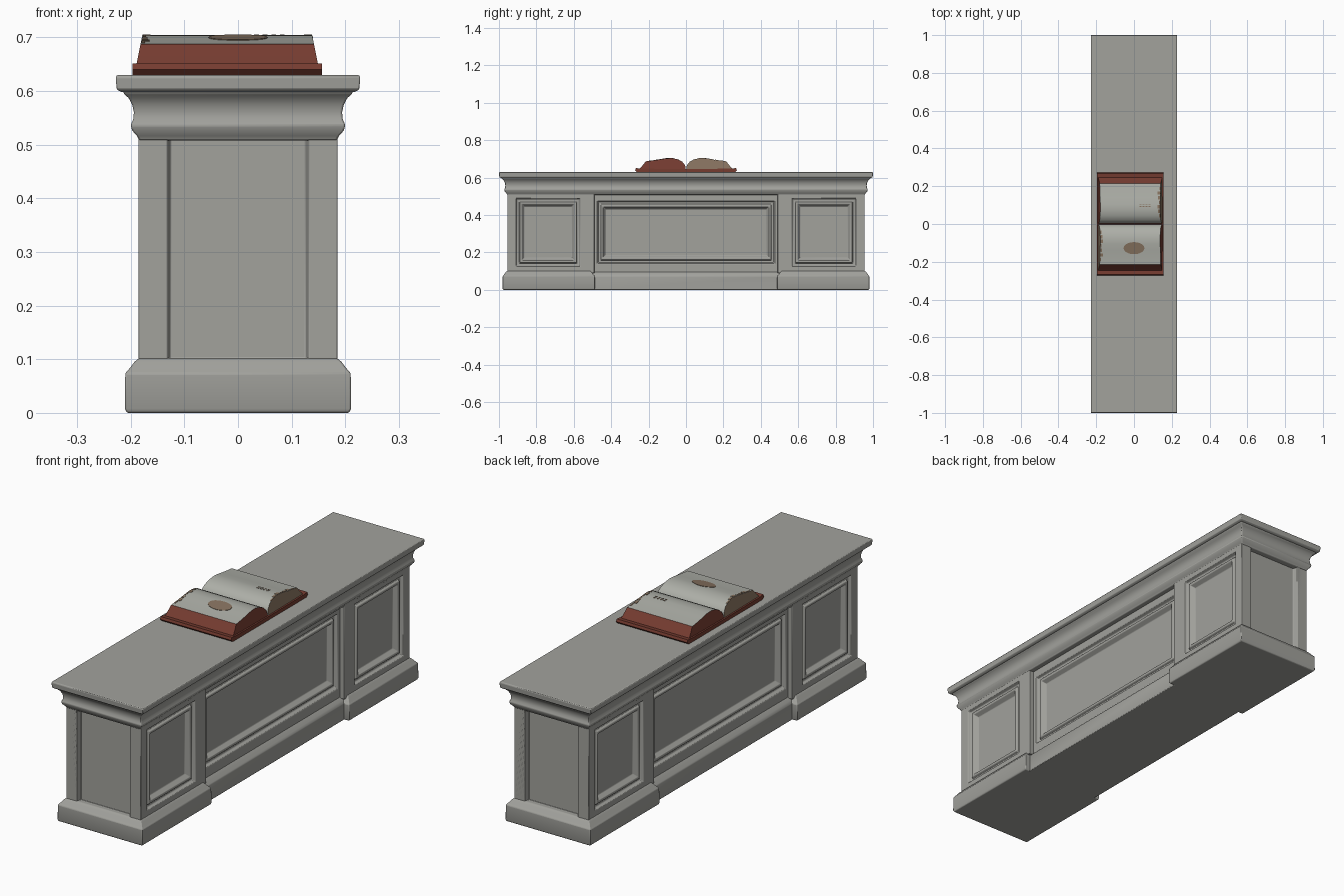
import bpy, bmesh, math

if "Cube" in bpy.data.objects:
    bpy.data.objects.remove(bpy.data.objects["Cube"], do_unlink=True)


def material(name, rgb):
    m = bpy.data.materials.new(name)
    m.use_nodes = True
    colour = (*rgb, 1)
    m.diffuse_color = colour
    bsdf = next(n for n in m.node_tree.nodes if n.type == "BSDF_PRINCIPLED")
    bsdf.inputs["Base Color"].default_value = colour
    bsdf.inputs["Roughness"].default_value = 0.8
    return m


STONE = material("grey stone", (0.36, 0.36, 0.335))
LEATHER = material("red leather", (0.18, 0.045, 0.03))
PAPER = material("pale paper", (0.42, 0.43, 0.39))
INK = material("brown ink", (0.24, 0.17, 0.115))


def finish(bm, name, mats, bevel=0.0):
    bmesh.ops.recalc_face_normals(bm, faces=bm.faces)
    mesh = bpy.data.meshes.new(name)
    bm.to_mesh(mesh)
    bm.free()
    ob = bpy.data.objects.new(name, mesh)
    bpy.context.collection.objects.link(ob)
    for m in mats:
        mesh.materials.append(m)
    if bevel:
        mod = ob.modifiers.new("soft edges", "BEVEL")
        mod.width = bevel
        mod.segments = 2
        mod.limit_method = "ANGLE"
    bpy.ops.object.select_all(action="DESELECT")
    ob.select_set(True)
    bpy.context.view_layer.objects.active = ob
    bpy.ops.object.shade_smooth_by_angle(angle=math.radians(35))
    return ob


def loft(name, loops, mats, bevel=0.0):
    """Closed solid through a list of matching point loops."""
    bm = bmesh.new()
    rows = [[bm.verts.new(p) for p in loop] for loop in loops]
    for a, b in zip(rows, rows[1:]):
        n = len(a)
        for i in range(n):
            j = (i + 1) % n
            bm.faces.new((a[i], a[j], b[j], b[i]))
    bm.faces.new(rows[0])
    bm.faces.new(rows[-1])
    return finish(bm, name, mats, bevel)


def rect(u0, u1, v0, v1):
    return [(u0, v0), (u1, v0), (u1, v1), (u0, v1)]


def moulding(name, profile, y0, y1, flare=1.0):
    """Stack of rectangles; profile is (half width, height), ends flare equally."""
    w0 = profile[-1][0] if flare < 0 else profile[0][0]
    loops = []
    for w, z in profile:
        grow = (w - w0) * abs(flare)
        loops.append([(x, y, z) for x, y in rect(-w, w, y0 - grow, y1 + grow)])
    return loft(name, loops, [STONE], 0.003)


def panel(name, rings, place):
    """Nested rectangles (u0, u1, v0, v1, depth) forming a framed panel."""
    loops = [[place(u, v, r[4]) for u, v in rect(*r[:4])] for r in rings]
    return loft(name, loops, [STONE], 0.0025)


def framed(u0, u1, v0, v1, back, face, opening):
    """Stile face, sunk opening, raised bead and flat field."""
    a0, a1, b0, b1 = opening
    rings = [(u0, u1, v0, v1, back), (u0, u1, v0, v1, face)]
    for inset, sink in ((0, 0), (0.006, 0.014), (0.016, 0.016), (0.021, 0.005),
                        (0.031, 0.005), (0.045, 0.024)):
        rings.append((a0 + inset, a1 - inset, b0 + inset, b1 - inset, face - sink))
    return rings


# Core of the body
moulding("body_core", [(0.12, 0.02), (0.12, 0.6)], -0.92, 0.92)

# Base: a plinth under each end and a stepped-back one between
foot = [(0.207, 0.0), (0.211, 0.008), (0.21, 0.074), (0.202, 0.083),
        (0.193, 0.095), (0.185, 0.102)]
for sy, label in ((-1, "front"), (1, "back")):
    y0, y1 = sorted((sy * 0.488, sy * 0.98))
    loops = []
    for w, z in foot:
        pull = 0.21 - w
        loops.append([(x, y, z) for x, y in rect(-w, w, y0 + pull, y1 - pull)])
    loft(label + "_plinth", loops, [STONE], 0.003)
moulding("middle_plinth", [(0.185, 0.0), (0.185, 0.072), (0.176, 0.085), (0.158, 0.1)],
         -0.5, 0.5, 0)

# Cornice and top slab
moulding("cornice", [(0.184, 0.508), (0.188, 0.516), (0.197, 0.526), (0.2, 0.536),
                     (0.195, 0.548), (0.194, 0.56), (0.197, 0.574), (0.204, 0.587),
                     (0.213, 0.595), (0.215, 0.602)], -0.956, 0.956)
moulding("top_slab", [(0.218, 0.598), (0.226, 0.603), (0.228, 0.626), (0.225, 0.63)],
         -0.99, 0.99)

# Long sides: one wide panel between two square ones
for sx, side in ((1, "left"), (-1, "right")):
    def on_side(u, v, d, s=sx):
        return (s * d, u, v)
    panel(side + "_middle_panel",
          framed(-0.495, 0.495, 0.08, 0.52, 0.11, 0.163, (-0.475, 0.475, 0.14, 0.475)),
          on_side)
    for sy, end in ((-1, "front"), (1, "back")):
        u0, u1 = sorted((sy * 0.49, sy * 0.955))
        a0, a1 = sorted((sy * 0.565, sy * 0.91))
        panel(side + "_" + end + "_panel",
              framed(u0, u1, 0.09, 0.52, 0.132, 0.185, (a0, a1, 0.125, 0.49)),
              on_side)

# Short ends: plain sunk panel between corner posts
for sy, end in ((-1, "front"), (1, "back")):
    def on_end(u, v, d, s=sy):
        return (u, s * d, v)
    panel(end + "_end_panel",
          [(-0.184, 0.184, 0.09, 0.52, 0.915), (-0.184, 0.184, 0.09, 0.52, 0.955),
           (-0.132, 0.132, 0.1, 0.516, 0.955), (-0.126, 0.126, 0.102, 0.514, 0.932)],
          on_end)

# Open book lying across the top
BOOK_X = -0.02
page_top = [(0.002, 0.656), (0.008, 0.672), (0.022, 0.687), (0.045, 0.698), (0.075, 0.704),
            (0.105, 0.703), (0.14, 0.697), (0.18, 0.691), (0.215, 0.687)]
page_edge = [(0.228, 0.67), (0.25, 0.645), (0.002, 0.645)]
cover = [(0, 0.63), (0.262, 0.63), (0.272, 0.64), (0.268, 0.651), (0.24, 0.648), (0, 0.646)]


def extrude(name, profile, sy, half, mats):
    """Run a (y, z) profile along x; half(z) gives the half length."""
    loops = [[(BOOK_X + s * half(z), sy * y, z) for y, z in profile] for s in (-1, 1)]
    return loft(name, loops, mats)


def page_height(y):
    for (ya, za), (yb, zb) in zip(page_top, page_top[1:]):
        if ya <= y <= yb:
            return za + (zb - za) * (y - ya) / (yb - ya)
    return page_top[-1][1]


def page_half(z):
    return 0.17 - 0.2 * (z - 0.645)


for sy, end in ((-1, "front"), (1, "back")):
    extrude(end + "_book_cover", cover, sy, lambda z: 0.177, [LEATHER])
    block = extrude(end + "_page_block", page_top + page_edge, sy, page_half,
                    [PAPER, LEATHER, INK])
    # Paper on top, red outer edge, one red and one brown cut side
    for f in block.data.polygons:
        if abs(f.normal.x) > 0.7:
            f.material_index = 1 if f.normal.x * sy < 0 else 2
        elif abs(f.center.y) > 0.216:
            f.material_index = 1


def page_mark(name, outline, sy):
    """Thin ink plate following the page surface."""
    lower = [(x, sy * y, page_height(y) - 0.003) for x, y in outline]
    upper = [(x, sy * y, page_height(y) + 0.0015) for x, y in outline]
    return loft(name, [lower, upper], [INK])


# Oval illustration on one page, broken writing lines on the other
oval = [(0.055 * math.cos(i * math.tau / 24), 0.128 + 0.032 * math.sin(i * math.tau / 24))
        for i in range(24)]
page_mark("page_illustration", oval, -1)
for row in (0.09, 0.102):
    for k in range(4):
        x = 0.03 + 0.016 * k
        page_mark("writing_mark", rect(x, x + 0.009, row, row + 0.004), 1)

# Worn brown margins along the cut page ends
for sy, end in ((-1, "front"), (1, "back")):
    for k in range(7):
        y = 0.035 + 0.024 * k
        w = 0.006 + 0.004 * (k % 3)
        edge = BOOK_X + sy * (page_half(page_height(y)) - 0.001)
        x0, x1 = sorted((edge, edge - sy * w))
        page_mark(end + "_worn_margin", rect(x0, x1, y, y + 0.018), sy)
